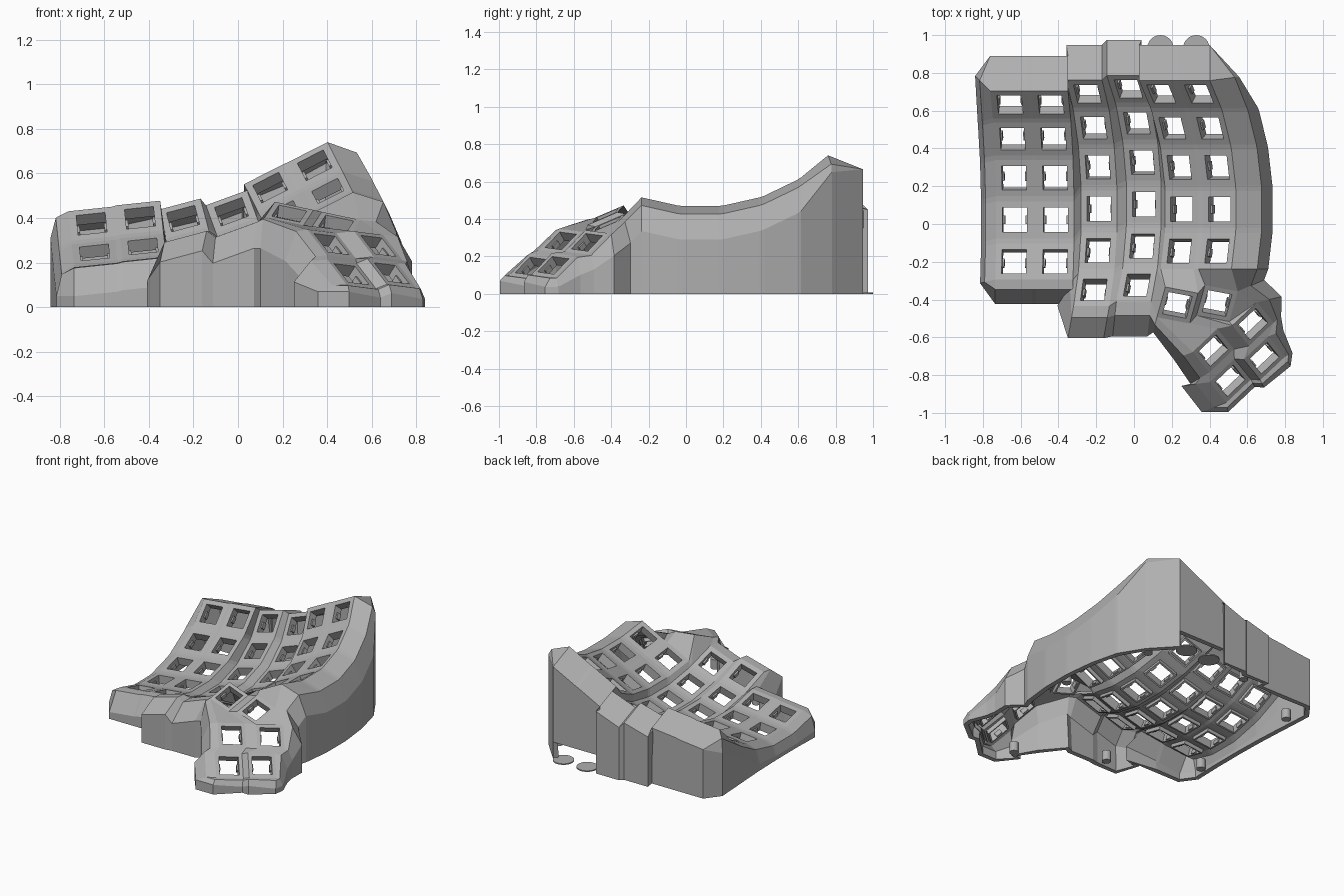
import bpy, bmesh, math
from mathutils import Matrix, Vector

cube = bpy.data.objects.get("Cube")
if cube:
    bpy.data.objects.remove(cube)

grey = bpy.data.materials.new("plain grey")
grey.use_nodes = True
tone = (0.43, 0.43, 0.43, 1)
grey.diffuse_color = tone
grey.node_tree.nodes["Principled BSDF"].inputs["Base Color"].default_value = tone

HOLE, THICK = 0.065, 0.035
CORNERS = {"TL": (-1, 1), "TR": (1, 1), "BR": (1, -1), "BL": (-1, -1)}
pts, frames = {}, {}


def finish(name, bm):
    mesh = bpy.data.meshes.new(name)
    bm.to_mesh(mesh)
    bm.free()
    mesh.materials.append(grey)
    obj = bpy.data.objects.new(name, mesh)
    bpy.context.collection.objects.link(obj)
    return obj


def shell(name, polys):
    """Join polygons into a sheet facing outward and give it thickness."""
    bm = bmesh.new()
    for poly in polys:
        bm.faces.new([bm.verts.new(p) for p in poly])
    bmesh.ops.remove_doubles(bm, verts=bm.verts, dist=0.0005)
    bmesh.ops.dissolve_degenerate(bm, edges=bm.edges, dist=0.0005)
    bmesh.ops.recalc_face_normals(bm, faces=bm.faces)
    inside = Vector((0.1, 0.1, -0.3))
    bm.normal_update()
    if sum(f.normal.dot(f.calc_center_median() - inside) * f.calc_area() for f in bm.faces) < 0:
        bmesh.ops.reverse_faces(bm, faces=bm.faces)
    obj = finish(name, bm)
    mod = obj.modifiers.new("thickness", "SOLIDIFY")
    mod.thickness, mod.offset = THICK, -1


def add_key(name, pos, right, up, half):
    """Register a key position and return the square ring around its hole."""
    right = Vector(right).normalized()
    normal = right.cross(Vector(up)).normalized()
    up = normal.cross(right)
    m = Matrix((right, up, normal)).transposed().to_4x4()
    m.translation = pos
    frames[name] = m
    outer = [m @ Vector((x * half, y * half, 0)) for x, y in CORNERS.values()]
    inner = [m @ Vector((x * HOLE, y * HOLE, 0)) for x, y in CORNERS.values()]
    for corner, p in zip(CORNERS, outer):
        pts[name + corner] = p
    return [(outer[i - 1], outer[i], inner[i], inner[i - 1]) for i in range(4)]


def poly(names):
    return [pts[n] for n in names.split()]


# Key well: curved columns (x, lowest z, tilt, middle y, rows)
RADIUS, PITCH = 0.9, math.radians(14.2)
columns = [(-0.632, 0.138, 6, 0.022, 5), (-0.415, 0.165, 6, 0.022, 5),
           (-0.185, 0.168, 15, 0.08, 6), (0.052, 0.205, 20, 0.105, 6),
           (0.252, 0.325, 27, 0.078, 5), (0.452, 0.425, 27, 0.078, 5)]
well = []
for c, (x, z, tilt, mid, rows) in enumerate(columns):
    t = math.radians(tilt)
    for r in range(rows):
        a = (3 - r) * PITCH
        h = RADIUS * (1 - math.cos(a))
        pos = (x - h * math.sin(t), mid + RADIUS * math.sin(a), z + h * math.cos(t))
        up = (-math.sin(a) * math.sin(t), math.cos(a), math.sin(a) * math.cos(t))
        well += add_key(f"c{c}r{r}", pos, (math.cos(t), 0, math.sin(t)), up, 0.098)

# Webs between rows and between columns
for c, col in enumerate(columns):
    for r in range(col[4] - 1):
        a, b = f"c{c}r{r}", f"c{c}r{r + 1}"
        well.append(poly(f"{a}BL {a}BR {b}TR {b}TL"))
    if c < 5:
        rows = min(col[4], columns[c + 1][4])
        for r in range(rows):
            a, b = f"c{c}r{r}", f"c{c + 1}r{r}"
            well.append(poly(f"{a}TR {a}BR {b}BL {b}TL"))
            if r < rows - 1:
                d, e = f"c{c}r{r + 1}", f"c{c + 1}r{r + 1}"
                well.append(poly(f"{a}BR {d}TR {e}TL {b}BL"))
well.append(poly("c1r4BR c2r4BL c2r5TL"))
well.append(poly("c3r4BR c4r4BL c3r5TR"))
shell("key_well", well)

# Thumb cluster: two upper keys, four steep lower keys
upper = ((0.95, -0.18, -0.2), (0.3, 0.9, 0.38))
lower = ((0.71, 0.67, -0.09), (-0.5, 0.56, 0.62))
thumb = []
for i, (pos, axes) in enumerate([((0.23, -0.43, 0.42), upper), ((0.44, -0.42, 0.375), upper),
                                 ((0.42, -0.67, 0.283), lower), ((0.63, -0.53, 0.275), lower),
                                 ((0.51, -0.83, 0.148), lower), ((0.69, -0.71, 0.152), lower)]):
    thumb += add_key(f"T{i + 1}", pos, *axes, 0.09)
for names in ["T1TR T1BR T2BL T2TL", "T1BL T1BR T3TR T3TL", "T1BR T2BL T4TL T3TR",
              "T2BL T2BR T4TL", "T2BR T4TR T4TL", "T2TR T2BR T4TR",
              "T3TR T3BR T4BL T4TL", "T3BL T3BR T5TR T5TL", "T3BR T4BL T6TL T5TR",
              "T4BL T4BR T6TR T6TL", "T5TR T5BR T6BL T6TL",
              "c4r4BL c4r4BR T1TR T1TL", "c4r4BR c5r4BL T2TL T1TR",
              "c5r4BL c5r4BR T2TR T2TL", "c3r5TR c4r4BL T1TL", "c3r5TR T1TL T1BL c3r5BR"]:
    thumb.append(poly(names))
shell("thumb_cluster", thumb)


# Outer wall: runs of edge corners with sideways offset, drop and shoulder share
def side(c, edge, order):
    names = [f"c{c}r{r}{k}{edge}" for r in order for k in ("TB" if order[0] == 0 else "BT")]
    return " ".join(names)


left = side(0, "L", range(4, -1, -1)).rsplit(" ", 1)
right = side(5, "R", range(5)).split(" ", 1)
back = " ".join(f"c{c}r0TL c{c}r0TR" for c in range(6))
runs = [(left[0], -0.08, -0.02, 0.13, 0.7), (left[1], -0.08, 0.08, 0.12, 0.7),
        (back, 0, 0.187, 0.075, 1),
        (right[0], 0.155, 0.02, 0.09, 0.85), (right[1], 0.195, 0, 0.18, 0.7),
        ("T2TR", 0.14, 0.06, 0.12, 0.5), ("T4TR", 0.13, 0.03, 0.12, 0.5),
        ("T4BR", 0.04, 0.03, 0.08, 0.5), ("T6TR", 0.08, 0.03, 0.1, 0.5),
        ("T6BR", 0.04, 0.02, 0.05, 0.5), ("T6BR", 0.03, -0.05, 0.05, 0.5),
        ("T6BL", 0.02, -0.04, 0.04, 0.5), ("T5BR", 0.02, -0.04, 0.04, 0.5),
        ("T5BL", 0.01, -0.05, 0.03, 0.5), ("T5BL", -0.13, -0.05, 0.03, 0.5),
        ("T5TL", -0.15, -0.02, 0.1, 0.5), ("T3BL", -0.1, -0.06, 0.12, 0.5),
        ("T3TL", -0.1, -0.04, 0.14, 0.5), ("T1BL", -0.02, -0.08, 0.14, 0.5),
        ("c3r5BR c3r5BL", -0.02, -0.185, 0.12, 0.4),
        ("c2r5BR c2r5BL", -0.03, -0.17, 0.09, 0.35),
        ("c2r5TL", -0.11, -0.17, 0.08, 0.4),
        ("c1r4BR c1r4BL c0r4BR c0r4BL", 0, -0.13, 0.13, 0.4)]
stations = []
for names, dx, dy, drop, k in runs:
    for n in names.split():
        p = pts[n]
        low = p + Vector((dx, dy, -drop))
        low.z = max(low.z, 0.03)
        top = p + Vector((dx * k, dy * k, -drop * k ** 4))
        top.z = max(top.z, low.z)
        stations.append((n, p, top, low))
ports = {"c4r0TL", "c4r0TR", "c5r0TL", "c5r0TR"}
wall = []
for i, (n, *b) in enumerate(stations):
    m, *a = stations[i - 1]
    # The cable opening leaves the back wall short of the ground
    base = 0.12 if n in ports and m in ports and n != m else 0
    a.append(Vector((a[2].x, a[2].y, base)))
    b.append(Vector((b[2].x, b[2].y, base)))
    for j in range(3):
        quad = []
        for v in (a[j], b[j], b[j + 1], a[j + 1]):
            if all((v - q).length > 0.0005 for q in quad):
                quad.append(v)
        if len(quad) > 2:
            wall.append(quad)
shell("case_wall", wall)

# Socket rails under every hole, with two small clips in each hole
bm = bmesh.new()


def box(frame, loc, size):
    m = frame @ Matrix.Translation(loc) @ Matrix.Diagonal((*size, 1))
    bmesh.ops.create_cube(bm, size=1, matrix=m)


for frame in frames.values():
    for s in (-1, 1):
        box(frame, (s * 0.071, 0, -0.045), (0.012, 0.15, 0.03))
        box(frame, (0, s * 0.071, -0.045), (0.15, 0.012, 0.03))
        box(frame, (s * 0.061, 0, -0.04), (0.012, 0.045, 0.03))
finish("key_sockets", bm)


# Screw posts inside the wall, and thin ground discs by the opening
def cylinders(name, places, radius, height):
    bm = bmesh.new()
    for x, y in places:
        bmesh.ops.create_cone(bm, cap_ends=True, segments=24, radius1=radius, radius2=radius,
                              depth=height, matrix=Matrix.Translation((x, y, height / 2)))
    finish(name, bm)


cylinders("screw_posts", [(-0.75, 0.66), (-0.74, -0.2), (-0.2, -0.52), (0.34, -0.82),
                          (0.66, 0.1), (0.5, 0.74), (-0.2, 0.88)], 0.03, 0.07)
cylinders("ground_discs", [(0.14, 0.93), (0.33, 0.93)], 0.07, 0.008)
